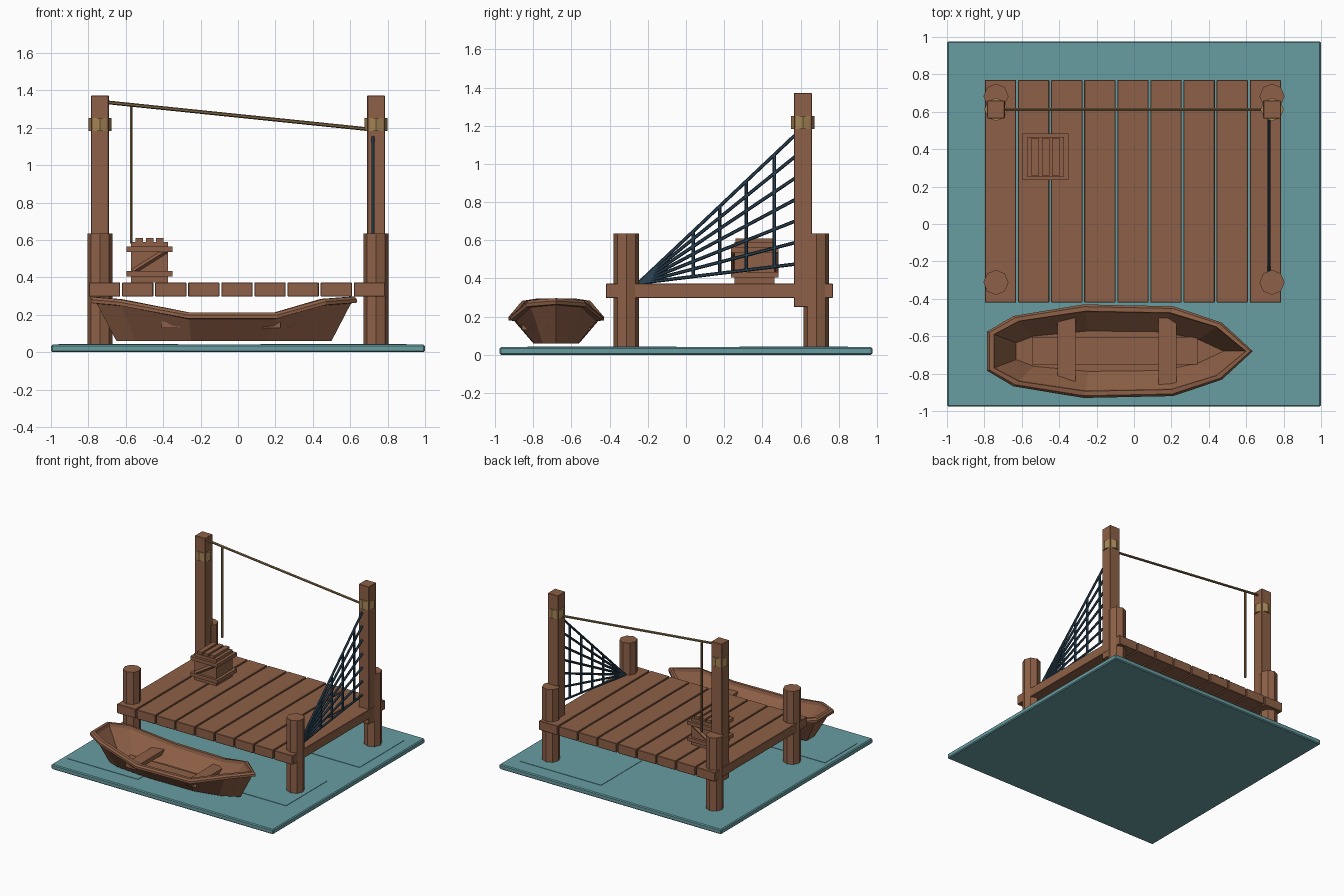
import bpy, bmesh, math
from mathutils import Vector

if "Cube" in bpy.data.objects:
    bpy.data.objects.remove(bpy.data.objects["Cube"])


def material(name, rgb):
    m = bpy.data.materials.new(name)
    m.diffuse_color = (*rgb, 1)
    m.use_nodes = True
    m.node_tree.nodes["Principled BSDF"].inputs["Base Color"].default_value = m.diffuse_color
    return m


WOOD = material("brown wood", (0.27, 0.118, 0.063))
WATER = material("teal water", (0.136, 0.335, 0.355))
NET = material("dark blue net", (0.024, 0.058, 0.092))
ROPE = material("tan rope", (0.37, 0.235, 0.09))
LINE = material("dull rope", (0.21, 0.135, 0.058))


def finish(name, bm, mat):
    bmesh.ops.recalc_face_normals(bm, faces=bm.faces)
    me = bpy.data.meshes.new(name)
    bm.to_mesh(me)
    bm.free()
    me.materials.append(mat)
    ob = bpy.data.objects.new(name, me)
    bpy.context.collection.objects.link(ob)
    return ob


def box(name, x, y, z, mat=WOOD, bevel=0):
    """Box from (min, max) ranges on each axis."""
    bm = bmesh.new()
    bmesh.ops.create_cube(bm, size=1)
    for v in bm.verts:
        v.co = [r[0] + (c + 0.5) * (r[1] - r[0]) for c, r in zip(v.co, (x, y, z))]
    if bevel:
        bmesh.ops.bevel(bm, geom=bm.edges[:], offset=bevel, segments=1, affect='EDGES')
    return finish(name, bm, mat)


def rod(name, a, b, r, mat, sides=6):
    """Straight prism between two points."""
    a, b = Vector(a), Vector(b)
    bm = bmesh.new()
    bmesh.ops.create_cone(bm, cap_ends=True, segments=sides, radius1=r, radius2=r,
                          depth=(b - a).length)
    ob = finish(name, bm, mat)
    ob.location = (a + b) / 2
    ob.rotation_mode = 'QUATERNION'
    ob.rotation_quaternion = (b - a).to_track_quat('Z', 'Y')
    return ob


# Water slab with thin ripple sheets
box("water", (-1, 1), (-0.977, 0.977), (0, 0.04), WATER, 0.007)
for x, y in (((-0.96, -0.32), (-0.83, -0.42)), ((0.12, 0.84), (-0.58, -0.05)),
             ((0.17, 0.9), (0.28, 0.85))):
    box("ripple", x, y, (0.038, 0.043), WATER)

# Deck planks
for i in range(9):
    x = -0.797 + 0.177 * i
    box("deck_plank", (x, x + 0.167), (-0.42, 0.77), (0.298, 0.373), bevel=0.003)

# Mooring posts, tall posts and their rope wraps
for s in (-1, 1):
    for y in (-0.312, 0.683):
        rod("mooring_post", (s * 0.738, y, 0.02), (s * 0.738, y, 0.635), 0.067, WOOD, 8)
    box("tall_post", (s * 0.738 - 0.047, s * 0.738 + 0.047), (0.565, 0.66), (0.25, 1.372),
        bevel=0.003)
    rod("rope_wrap", (s * 0.738, 0.612, 1.182), (s * 0.738, 0.612, 1.252), 0.062, ROPE, 8)

# Line between the tall posts with a hanging end
rod("top_line", (-0.70, 0.612, 1.336), (0.70, 0.612, 1.192), 0.010, LINE)
rod("hanging_line", (-0.57, 0.612, 1.315), (-0.57, 0.612, 0.58), 0.008, LINE)

# Fan shaped fishing net
APEX = Vector((0.722, -0.25, 0.375))
ends = [Vector((0.722, 0.57, 0.475 + 0.1125 * i)) for i in range(7)]
for e in ends:
    rod("net_strand", APEX, e, 0.009, NET)
for t in (0.35, 0.52, 0.69, 0.87):
    rod("net_cross_strand", APEX.lerp(ends[0], t), APEX.lerp(ends[-1], t), 0.009, NET)

# Crate: body, bands, front and back braces, lid slats
box("crate_body", (-0.572, -0.373), (0.255, 0.465), (0.374, 0.59))
for z0 in (0.405, 0.537):
    z = (z0, z0 + 0.029)
    for y in ((0.235, 0.257), (0.463, 0.485)):
        box("crate_band", (-0.595, -0.35), y, z)
    for x in ((-0.595, -0.571), (-0.374, -0.35)):
        box("crate_side_band", x, (0.24, 0.48), z)
for y in (0.25, 0.47):
    rod("crate_brace", (-0.56, y, 0.432), (-0.385, y, 0.542), 0.014, WOOD, 4)
for x in (-0.528, -0.473, -0.418):
    box("crate_lid_slat", (x - 0.02, x + 0.02), (0.26, 0.46), (0.588, 0.61))

# Boat stations: top x, half width, z, then bottom x, half width
STATIONS = [(-0.785, 0.105, 0.295, -0.65, 0.05), (-0.645, 0.188, 0.283, -0.55, 0.09),
            (-0.27, 0.25, 0.213, -0.25, 0.12), (0.21, 0.24, 0.213, 0.16, 0.115),
            (0.47, 0.152, 0.285, 0.36, 0.07), (0.635, 0, 0.297, 0.50, 0)]
CX, CY = -0.08, -0.68
# Rings from keel, over the gunwale, to the inner floor: at top, inset, z offset
RINGS = [(0, 0, 0.06), (1, 0.03, -0.036), (1, 0, -0.032), (1, 0, -0.014),
         (1, 0.012, 0), (1, 0.036, 0), (1, 0.042, -0.025), (0, 0.025, 0.085)]
bm = bmesh.new()
loops = []
for top, inset, dz in RINGS:
    side = []
    for xt, wt, zt, xb, wb in STATIONS:
        x, w, z = (xt, wt, zt + dz) if top else (xb, wb, dz)
        side.append((CX + (x - CX) * (1 - inset / 0.7), w * (1 - inset / 0.25), z))
    pts = [(x, CY - w, z) for x, w, z in side]
    pts += [(x, CY + w, z) for x, w, z in side[-2::-1]]
    loops.append([bm.verts.new(p) for p in pts])
n = len(loops[0])
for a, b in zip(loops, loops[1:]):
    for i in range(n):
        j = (i + 1) % n
        bm.faces.new((a[i], a[j], b[j], b[i]))
bm.faces.new(loops[0])
bm.faces.new(loops[-1])
finish("boat_hull", bm, WOOD)

# Boat floor boards and benches
box("boat_floor", (-0.545, 0.34), (-0.75, -0.605), (0.075, 0.097))
for x in (-0.41, 0.13):
    box("boat_bench", (x, x + 0.098), (-0.86, -0.5), (0.13, 0.163))
